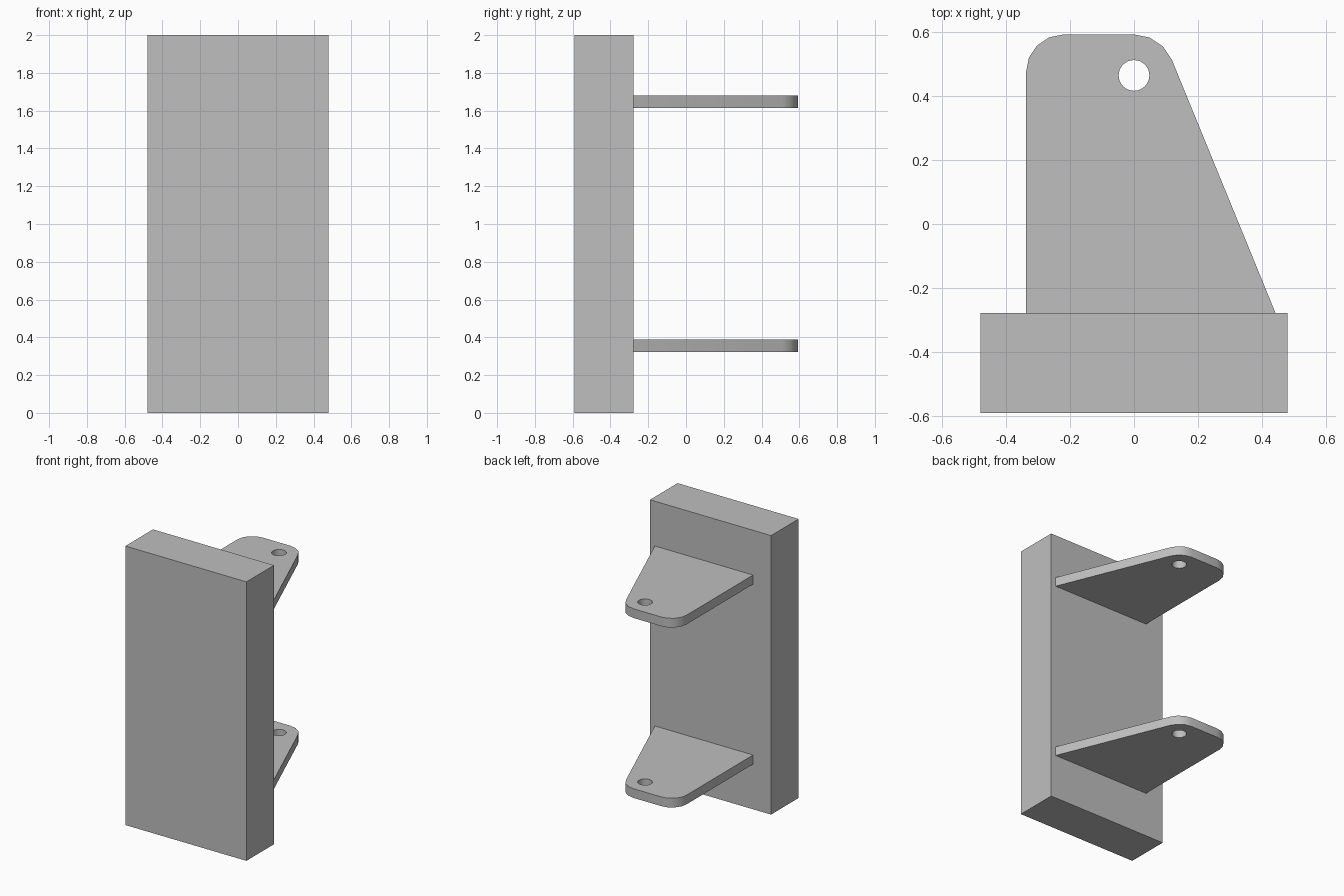
import bpy
import bmesh
from math import sin, cos, pi, radians, atan2

old = bpy.data.objects.get("Cube")
if old:
    bpy.data.objects.remove(old, do_unlink=True)

# Single plain grey
grey = bpy.data.materials.new("plain_grey")
grey.use_nodes = True
colour = (0.52, 0.52, 0.52, 1)
grey.diffuse_color = colour
grey.node_tree.nodes["Principled BSDF"].inputs["Base Color"].default_value = colour

BLOCK_HALF_WIDTH, BLOCK_FRONT, BLOCK_BACK, HEIGHT = 0.48, -0.59, -0.278, 2.0
PLATE_BACK, THICKNESS = 0.592, 0.066


def finish(name, bm):
    bmesh.ops.recalc_face_normals(bm, faces=bm.faces)
    mesh = bpy.data.meshes.new(name)
    bm.to_mesh(mesh)
    bm.free()
    mesh.materials.append(grey)
    obj = bpy.data.objects.new(name, mesh)
    bpy.context.collection.objects.link(obj)
    return obj


def arc(cx, cy, r, start, end, steps):
    """Points along an arc, angles in radians."""
    angles = [start + (end - start) * i / steps for i in range(steps + 1)]
    return [(cx + r * cos(a), cy + r * sin(a)) for a in angles]


def add_loop(bm, points, z):
    verts = [bm.verts.new((x, y, z)) for x, y in points]
    return [bm.edges.new((v, verts[i - 1])) for i, v in enumerate(verts)]


def bracket_plate(name, z):
    # Outline: square corner on one side, slanted edge on the other
    pivot_y, r = 0.464, PLATE_BACK - 0.464
    slant = atan2(0.375, 0.927)
    outline = [(-0.337, BLOCK_BACK), (0.442, BLOCK_BACK)]
    outline += arc(0, pivot_y, r, slant, pi / 2, 3)
    outline += arc(-0.22, PLATE_BACK - 0.117, 0.117, pi / 2, pi, 4)
    hole = arc(0, pivot_y, 0.048, 0, 2 * pi, 32)[:-1]

    bm = bmesh.new()
    edges = add_loop(bm, outline, z) + add_loop(bm, hole, z)
    bmesh.ops.triangle_fill(bm, edges=edges, use_beauty=True)
    top = bmesh.ops.extrude_face_region(bm, geom=bm.faces[:], use_keep_orig=True)
    verts = [g for g in top["geom"] if isinstance(g, bmesh.types.BMVert)]
    bmesh.ops.translate(bm, verts=verts, vec=(0, 0, THICKNESS))
    plate = finish(name, bm)

    # Smooth rounded corners and hole, crisp rims
    bpy.ops.object.select_all(action='DESELECT')
    plate.select_set(True)
    bpy.context.view_layer.objects.active = plate
    bpy.ops.object.shade_smooth_by_angle(angle=radians(30))


# Upright block
bm = bmesh.new()
bmesh.ops.create_cube(bm, size=1)
bmesh.ops.scale(bm, verts=bm.verts,
                vec=(2 * BLOCK_HALF_WIDTH, BLOCK_BACK - BLOCK_FRONT, HEIGHT))
bmesh.ops.translate(bm, verts=bm.verts,
                    vec=(0, (BLOCK_BACK + BLOCK_FRONT) / 2, HEIGHT / 2))
finish("upright_block", bm)

# Pair of bracket plates behind the block
bracket_plate("lower_bracket_plate", 0.323)
bracket_plate("upper_bracket_plate", 1.613)
